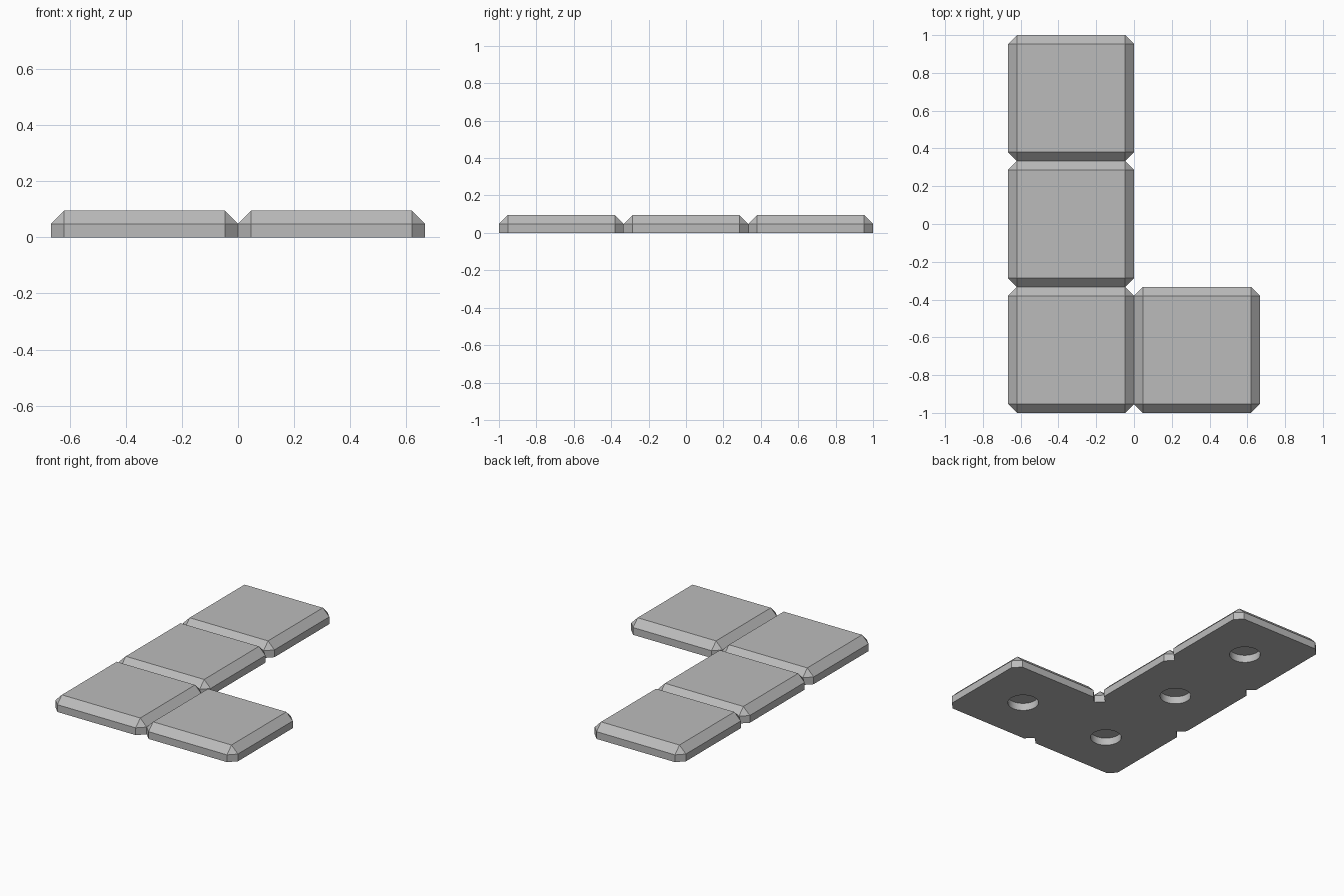
import bpy
import bmesh
from mathutils import Matrix, Vector

if "Cube" in bpy.data.objects:
    bpy.data.objects.remove(bpy.data.objects["Cube"])

TILE = 2 / 3
HEIGHT = 0.095
CHAMFER = 0.047
HOLE_RADIUS = 0.095
HOLE_DEPTH = 0.05
CENTRES = [(-TILE / 2, y * TILE) for y in (-1, 0, 1)] + [(TILE / 2, -TILE)]

grey = bpy.data.materials.new("grey")
grey.use_nodes = True
grey.diffuse_color = (0.5, 0.5, 0.5, 1)
grey.node_tree.nodes["Principled BSDF"].inputs["Base Color"].default_value = grey.diffuse_color


def make_object(name, bm):
    bmesh.ops.recalc_face_normals(bm, faces=bm.faces)
    mesh = bpy.data.meshes.new(name)
    bm.to_mesh(mesh)
    bm.free()
    mesh.materials.append(grey)
    obj = bpy.data.objects.new(name, mesh)
    bpy.context.collection.objects.link(obj)
    return obj


# Tiles: boxes chamfered on every edge except the bottom ones
bm = bmesh.new()
for x, y in CENTRES:
    matrix = Matrix.Translation((x, y, HEIGHT / 2)) @ Matrix.Diagonal((TILE, TILE, HEIGHT, 1))
    bmesh.ops.create_cube(bm, size=1, matrix=matrix)
edges = [e for e in bm.edges if any(v.co.z > HEIGHT / 2 for v in e.verts)]
bmesh.ops.bevel(bm, geom=edges, offset=CHAMFER, segments=1, affect='EDGES')

# Join neighbouring tiles by removing the walls they share
shared = [f for f in bm.faces if any(
    g is not f and (g.calc_center_median() - f.calc_center_median()).length < 0.001
    for g in bm.faces)]
bmesh.ops.delete(bm, geom=shared, context='FACES')
bmesh.ops.remove_doubles(bm, verts=bm.verts, dist=0.001)
tiles = make_object("joined_tiles", bm)

# Round blind holes in the underside
bm = bmesh.new()
for x, y in CENTRES:
    bmesh.ops.create_cone(bm, cap_ends=True, segments=32, radius1=HOLE_RADIUS,
                          radius2=HOLE_RADIUS, depth=HOLE_DEPTH * 2,
                          matrix=Matrix.Translation(Vector((x, y, 0))))
cutter = make_object("hole_cutter", bm)
cutter.hide_render = True

cut = tiles.modifiers.new("holes", 'BOOLEAN')
cut.operation = 'DIFFERENCE'
cut.solver = 'EXACT'
cut.object = cutter
bpy.ops.object.select_all(action='DESELECT')
bpy.context.view_layer.objects.active = tiles
tiles.select_set(True)
bpy.ops.object.modifier_apply(modifier=cut.name)
bpy.data.objects.remove(cutter)
bpy.ops.object.shade_smooth_by_angle(angle=0.5)
